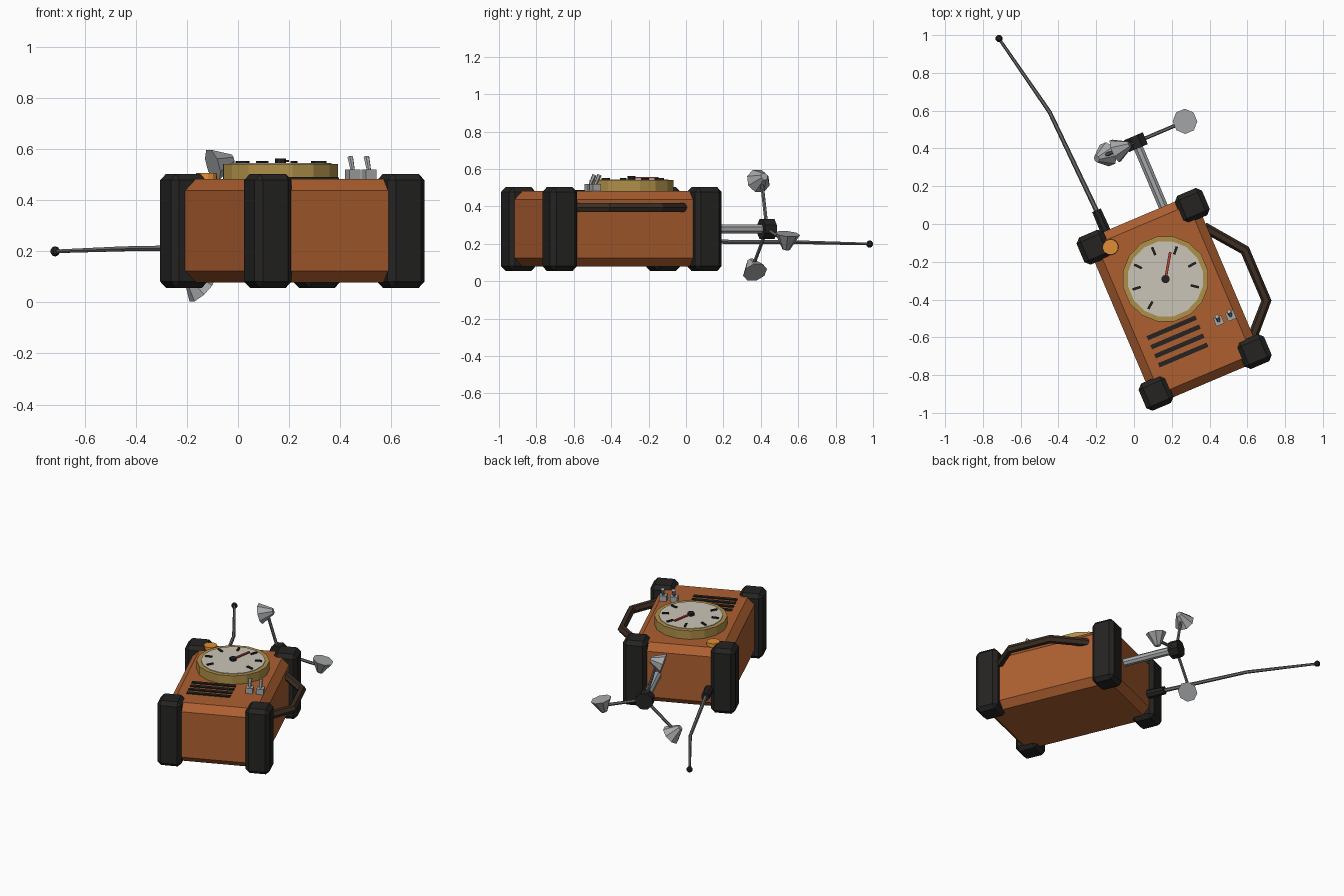
import bpy, bmesh
from math import radians, cos, sin, pi
from mathutils import Matrix, Vector

if "Cube" in bpy.data.objects:
    bpy.data.objects.remove(bpy.data.objects["Cube"])

# Everything is laid out in the case's own frame, then turned into place
FRAME = Matrix.Translation((0.2125, -0.399, 0)) @ Matrix.Rotation(radians(23), 4, 'Z')
MID = 0.279


def mat(name, rgb):
    m = bpy.data.materials.new(name)
    m.diffuse_color = (*rgb, 1)
    m.use_nodes = True
    m.node_tree.nodes["Principled BSDF"].inputs["Base Color"].default_value = m.diffuse_color
    return m


ORANGE = mat("case_orange", (0.42, 0.115, 0.03))
BLACK = mat("rubber_black", (0.018, 0.017, 0.016))
GOLD = mat("bezel_gold", (0.43, 0.28, 0.065))
CREAM = mat("dial_cream", (0.60, 0.56, 0.48))
STEEL = mat("steel", (0.38, 0.39, 0.40))
DARKSTEEL = mat("dark_steel", (0.16, 0.16, 0.16))
RED = mat("needle_red", (0.45, 0.05, 0.035))
AMBER = mat("lamp_amber", (0.75, 0.27, 0.035))
BROWN = mat("handle_brown", (0.045, 0.027, 0.017))


def finish(name, bm, material):
    mesh = bpy.data.meshes.new(name)
    bm.to_mesh(mesh)
    bm.free()
    mesh.materials.append(material)
    ob = bpy.data.objects.new(name, mesh)
    ob.matrix_world = FRAME
    bpy.context.collection.objects.link(ob)
    return ob


def box(name, center, size, material, bevel=0, angle=0):
    bm = bmesh.new()
    bmesh.ops.create_cube(bm, size=1)
    bmesh.ops.scale(bm, vec=size, verts=bm.verts)
    if bevel:
        bmesh.ops.bevel(bm, geom=bm.edges[:], offset=bevel, segments=1,
                        affect='EDGES', profile=0.5)
    bm.transform(Matrix.Translation(center) @ Matrix.Rotation(angle, 4, 'Z'))
    return finish(name, bm, material)


def rod(name, p1, p2, r1, r2, sides, material):
    p1, p2 = Vector(p1), Vector(p2)
    d = p2 - p1
    bm = bmesh.new()
    turn = d.to_track_quat('Z', 'Y').to_matrix().to_4x4()
    bmesh.ops.create_cone(bm, cap_ends=True, segments=sides, radius1=r1, radius2=r2,
                          depth=d.length,
                          matrix=Matrix.Translation((p1 + p2) / 2) @ turn
                          @ Matrix.Rotation(pi / sides, 4, 'Z'))
    return finish(name, bm, material)


def local(x, y, z):
    return FRAME.inverted() @ Vector((x, y, z))


# Case and corner bumpers
box("case", (0, 0, 0.28), (0.62, 0.95, 0.404), ORANGE, 0.045)
for sx, side in ((-1, "left"), (1, "right")):
    for sy, end in ((-1, "lower"), (1, "upper")):
        box(f"bumper_{end}_{side}", (sx * 0.2825, sy * 0.42, MID),
            (0.156, 0.156, 0.447), BLACK, 0.025)

# Dial with bezel, ticks, needle and hub
DV = 0.117
rod("dial_bezel", (0, DV, 0.47), (0, DV, 0.541), 0.229, 0.229, 16, GOLD)
rod("dial_face", (0, DV, 0.53), (0, DV, 0.545), 0.202, 0.202, 16, CREAM)
for i in range(7):
    a = radians(-37 + i * 254 / 6)
    box(f"dial_tick_{i + 1}", (0.16 * cos(a), DV + 0.16 * sin(a), 0.547),
        (0.045, 0.013, 0.012), BLACK, angle=a)
a = radians(57)
box("dial_needle", (0.072 * cos(a), DV + 0.072 * sin(a), 0.553),
    (0.145, 0.014, 0.008), RED, angle=a)
rod("dial_hub", (0, DV, 0.54), (0, DV, 0.562), 0.022, 0.022, 10, BLACK)

# Speaker slots
for i in range(4):
    box(f"speaker_slot_{i + 1}", (-0.071, -0.212 + (1.5 - i) * 0.052, 0.482),
        (0.28, 0.024, 0.014), BLACK)

# Toggle switches
for i, u in enumerate((0.173, 0.242)):
    box(f"switch_base_{i + 1}", (u, -0.197, 0.498), (0.046, 0.046, 0.042), STEEL)
    rod(f"switch_lever_{i + 1}", (u, -0.197, 0.515), (u, -0.172, 0.568),
        0.009, 0.012, 6, STEEL)

# Lamp
rod("lamp", (-0.2015, 0.3865, 0.47), (-0.2015, 0.3865, 0.506), 0.044, 0.041, 12, AMBER)

# Carry handle swept along a bent path
curve = bpy.data.curves.new("carry_handle", 'CURVE')
curve.dimensions = '3D'
curve.bevel_depth = 0.027
curve.bevel_resolution = 1
curve.use_fill_caps = True
path = [(0.295, 0.29), (0.447, 0.093), (0.447, -0.197), (0.295, -0.355)]
sp = curve.splines.new('POLY')
sp.points.add(len(path) - 1)
for p, (u, v) in zip(sp.points, path):
    p.co = (u, v, 0.394, 1)
sp.use_smooth = False
curve.materials.append(BROWN)
handle = bpy.data.objects.new("carry_handle", curve)
handle.matrix_world = FRAME
bpy.context.collection.objects.link(handle)

# Bent whip antenna
kink, tip = local(-0.447, 0.593, 0.209), local(-0.715, 0.982, 0.199)
rod("antenna_socket", (-0.193, 0.46, 0.212), (-0.194, 0.595, 0.212), 0.03, 0.027, 8, BLACK)
rod("antenna_lower", (-0.194, 0.58, 0.212), kink, 0.013, 0.011, 6, DARKSTEEL)
rod("antenna_upper", kink, tip, 0.011, 0.008, 6, DARKSTEEL)
bm = bmesh.new()
bmesh.ops.create_uvsphere(bm, u_segments=8, v_segments=5, radius=0.02,
                          matrix=Matrix.Translation(tip))
finish("antenna_tip", bm, BLACK)

# Wind gauge: mast, hub and three cups turning about the mast
HU, HV = 0.139, 0.845
rod("gauge_mast", (HU, 0.46, MID), (HU, 0.83, MID), 0.027, 0.027, 8, STEEL)
rod("gauge_hub", (HU, HV - 0.034, MID), (HU, HV + 0.034, MID), 0.058, 0.058, 8, BLACK)
hub = Vector((HU, HV, MID))
for i in range(3):
    a = radians(-14 + 120 * i)
    out = Vector((cos(a), 0, sin(a)))
    tangent = Vector((-sin(a), 0, cos(a)))
    c = hub + out * 0.28
    rod(f"gauge_arm_{i + 1}", hub, c, 0.01, 0.01, 6, DARKSTEEL)
    rod(f"gauge_cup_{i + 1}", c - tangent * 0.043, c + tangent * 0.043,
        0.02, 0.067, 8, STEEL)
